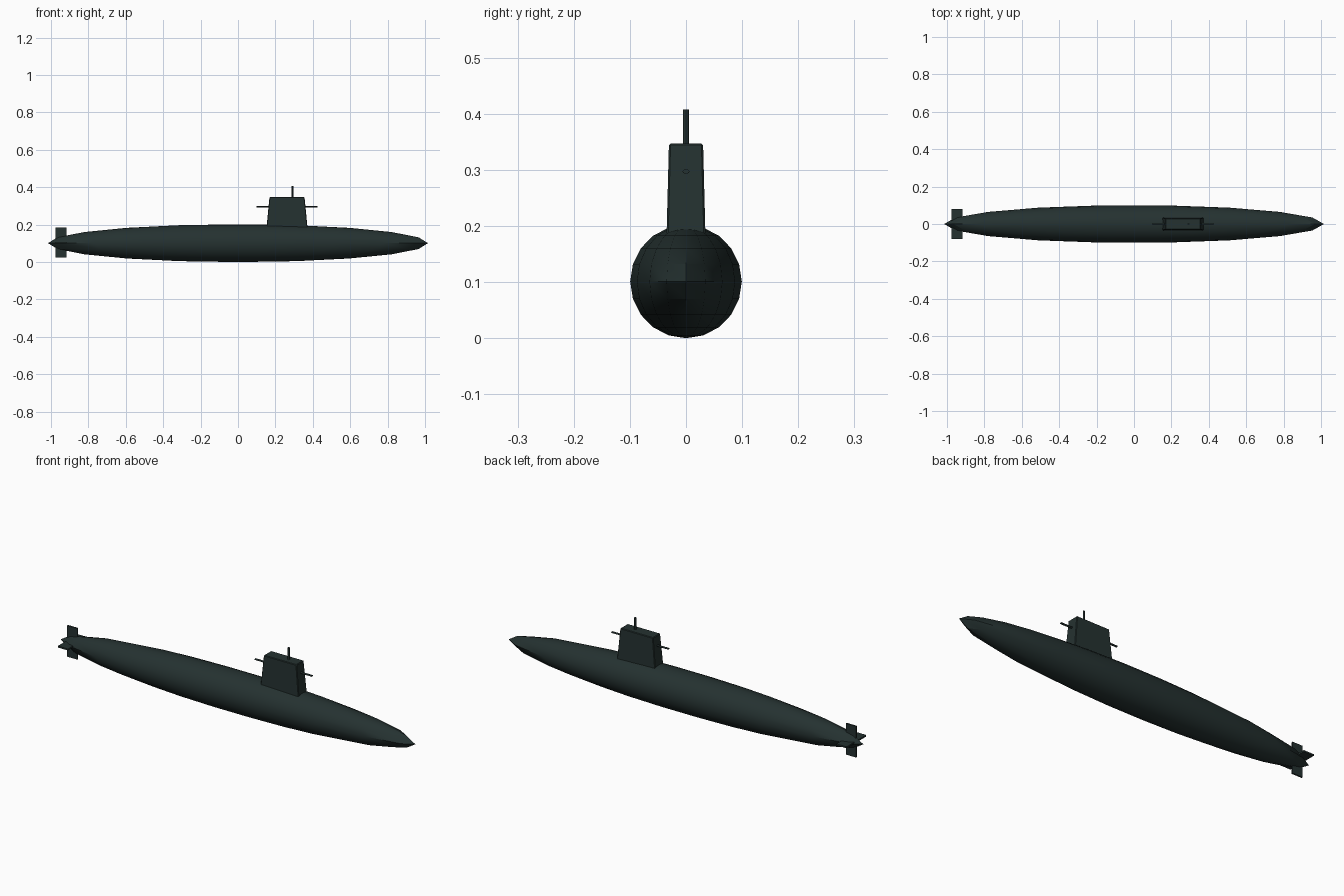
import bpy
import math
from mathutils import Matrix

cube = bpy.data.objects.get("Cube")
if cube:
    bpy.data.objects.remove(cube, do_unlink=True)

AXIS_Z = 0.101   # height of the hull's centre line

paint = bpy.data.materials.new("dark_sea_green")
paint.use_nodes = True
paint.diffuse_color = (0.018, 0.031, 0.030, 1)
bsdf = paint.node_tree.nodes["Principled BSDF"]
bsdf.inputs["Base Color"].default_value = paint.diffuse_color
bsdf.inputs["Roughness"].default_value = 0.6


def finish(name, smooth=True):
    obj = bpy.context.object
    obj.name = name
    obj.data.materials.append(paint)
    if smooth:
        bpy.ops.object.shade_smooth_by_angle(angle=math.radians(30))
    return obj


def box(name, center, size):
    bpy.ops.mesh.primitive_cube_add(size=1)
    obj = finish(name, False)
    obj.data.transform(Matrix.Translation(center) @ Matrix.Diagonal((*size, 1)))
    return obj


def rod(name, center, length, radii, turn=0):
    bpy.ops.mesh.primitive_cylinder_add(vertices=12, radius=1, depth=1)
    obj = finish(name)
    obj.data.transform(Matrix.Translation(center) @ Matrix.Rotation(turn, 4, "Y")
                       @ Matrix.Diagonal((*radii, length, 1)))
    return obj


# Hull: stretched sphere, flat face of the ring at bow and stern
bpy.ops.mesh.primitive_uv_sphere_add(segments=18, ring_count=10, radius=1)
hull = bpy.context.object
half_step = math.pi / 18
hull.data.transform(Matrix.Translation((0, 0, AXIS_Z))
                    @ Matrix.Diagonal((1 / math.cos(half_step), 0.101, 0.101, 1))
                    @ Matrix.Rotation(half_step, 4, "Z"))
finish("hull")

# Sail: tapered block with softened edges
sail = box("sail", (0.262, 0, 0.2585), (0.222, 0.07, 0.177))
for v in sail.data.vertices:
    if v.co.z > 0.3:
        v.co.x = 0.262 + (v.co.x - 0.262) * 0.845
        v.co.y *= 0.87
bevel = sail.modifiers.new("soft_edges", "BEVEL")
bevel.width = 0.003
bevel.segments = 1

# Fore and aft bar through the sail, and the mast
rod("sail_bar", (0.262, 0, 0.297), 0.325, (0.004, 0.006), math.pi / 2)
rod("mast", (0.291, 0, 0.36), 0.096, (0.005, 0.005))

# Crossed tail fins
box("tail_rudder", (-0.947, 0, 0.104), (0.058, 0.008, 0.161))
box("tail_planes", (-0.947, 0, 0.104), (0.058, 0.161, 0.008))
